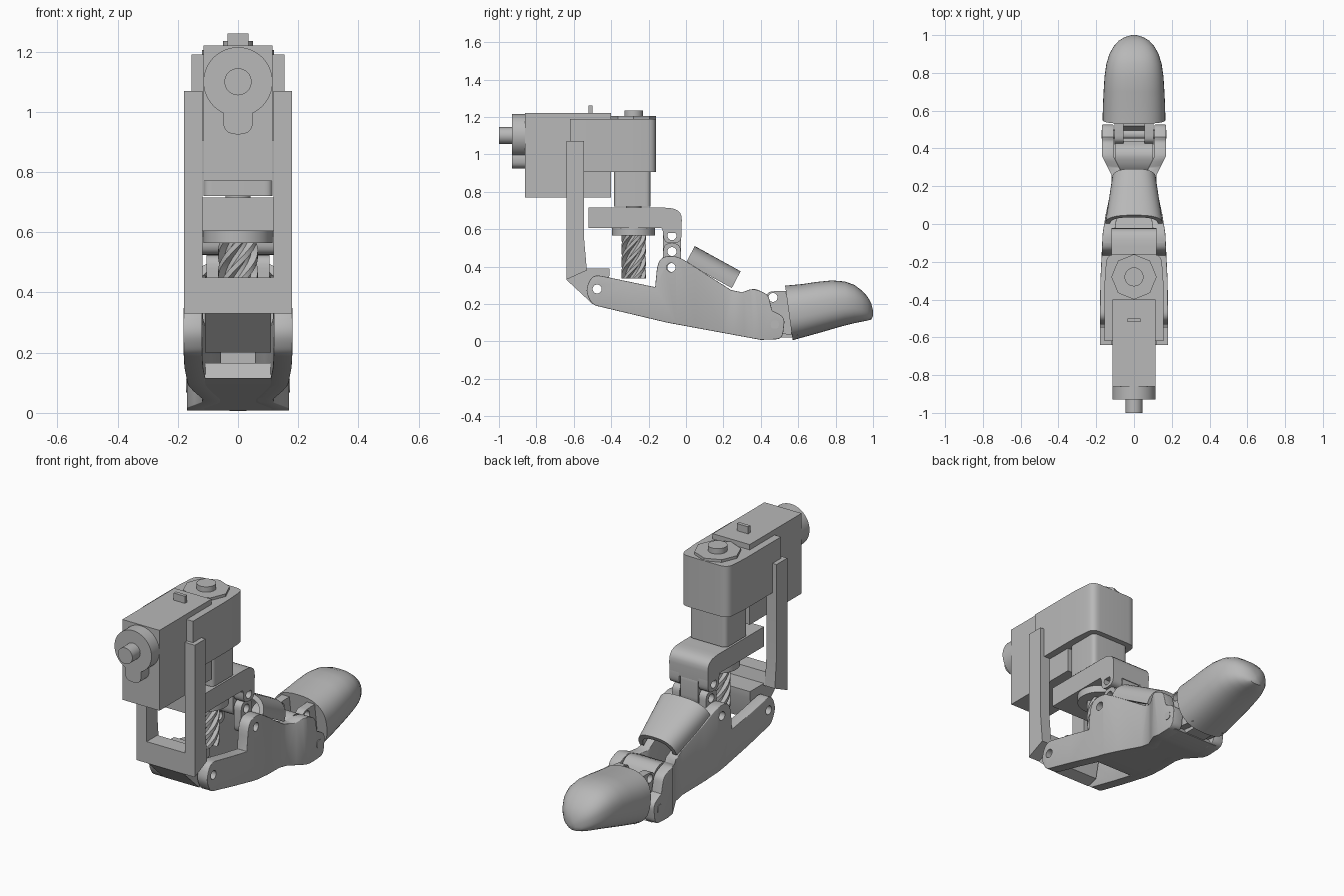
import bpy, bmesh, math
from mathutils import Vector

if "Cube" in bpy.data.objects:
    bpy.data.objects.remove(bpy.data.objects["Cube"])

grey = bpy.data.materials.new("mid grey")
grey.use_nodes = True
COLOUR = (0.48, 0.48, 0.48, 1)
grey.diffuse_color = COLOUR
grey.node_tree.nodes["Principled BSDF"].inputs["Base Color"].default_value = COLOUR
parts = []


def add(name, bm):
    bmesh.ops.recalc_face_normals(bm, faces=bm.faces)
    mesh = bpy.data.meshes.new(name)
    bm.to_mesh(mesh)
    bm.free()
    mesh.materials.append(grey)
    ob = bpy.data.objects.new(name, mesh)
    bpy.context.collection.objects.link(ob)
    parts.append(ob)
    return ob


def rounded(points):
    """Outline from (u, v) or (u, v, radius) corners."""
    out, n = [], len(points)
    for i, p in enumerate(points):
        c = Vector(p[:2])
        if len(p) == 2:
            out.append(c)
            continue
        a, b = (Vector(points[j][:2]) - c for j in (i - 1, (i + 1) % n))
        a, b = (c + d.normalized() * min(p[2], d.length * 0.499) for d in (a, b))
        for k in range(7):
            t = k / 6
            s = 2 * t * (1 - t) * 1.17
            w = (1 - t) ** 2 + t * t + s
            out.append((a * (1 - t) ** 2 + c * s + b * t * t) / w)
    return out


def place(axis, u, v, w):
    return {"x": (w, u, v), "y": (u, w, v), "z": (u, v, w)}[axis]


def loft(rings):
    bm = bmesh.new()
    rows = [[bm.verts.new(p) for p in ring] for ring in rings]
    n = len(rows[0])
    for a, b in zip(rows, rows[1:]):
        for i in range(n):
            j = (i + 1) % n
            bm.faces.new((a[i], a[j], b[j], b[i]))
    bm.faces.new(rows[0])
    bm.faces.new(rows[-1])
    return bm


def finish(ob, mirror, holes, bevel):
    if bevel:
        m = ob.modifiers.new("bevel", "BEVEL")
        m.width, m.segments, m.limit_method, m.angle_limit = bevel, 3, "ANGLE", 1.0
    cutters = []
    for y, z in holes:
        cut = cylinder("hole_cutter", "x", y, z, 0.024, -0.3, 0.3)
        cut.hide_render = True
        parts.remove(cut)
        m = ob.modifiers.new("hole", "BOOLEAN")
        m.operation, m.object, m.solver = "DIFFERENCE", cut, "EXACT"
        cutters.append(cut)
    if mirror:
        ob.modifiers.new("mirror", "MIRROR")
    if ob.modifiers:
        bpy.context.view_layer.update()
        deps = bpy.context.evaluated_depsgraph_get()
        mesh = bpy.data.meshes.new_from_object(ob.evaluated_get(deps))
        ob.modifiers.clear()
        ob.data = mesh
    for cut in cutters:
        bpy.data.objects.remove(cut)
    return ob


def prism(name, axis, points, lo, hi, mirror=False, holes=(), bevel=0):
    outline = rounded(points)
    bm = loft([[place(axis, p.x, p.y, w) for p in outline] for w in (lo, hi)])
    return finish(add(name, bm), mirror, holes, bevel)


def cylinder(name, axis, u, v, r, lo, hi, n=32):
    ring = [(u + r * math.cos(math.tau * i / n), v + r * math.sin(math.tau * i / n)) for i in range(n)]
    return prism(name, axis, ring, lo, hi)


def box(u0, u1, v0, v1, r=0):
    pts = [(u0, v0), (u1, v0), (u1, v1), (u0, v1)]
    return [p + (r,) for p in pts] if r else pts


# Motor with rear cap, shaft and top tab
prism("motor_body", "x", box(-0.86, -0.40, 0.77, 1.22), -0.115, 0.115)
cylinder("motor_rear_cap", "y", 0, 1.10, 0.115, -0.93, -0.86, 48)
prism("motor_cap_lobe", "y", box(-0.05, 0.05, 0.925, 1.03, 0.05), -0.93, -0.86)
cylinder("motor_rear_shaft", "y", 0, 1.10, 0.045, -1.0, -0.93)
prism("motor_top_tab", "x", box(-0.52, -0.50, 1.21, 1.26), -0.035, 0.035)

# Gear housing and output
prism("gear_housing", "z", [(-0.155, -0.62), (0.155, -0.62), (0.155, -0.30),
      (0.145, -0.16, 0.05), (-0.145, -0.16, 0.05), (-0.155, -0.30)], 0.905, 1.19)
cylinder("housing_cap", "z", 0, -0.28, 0.12, 1.18, 1.205, 8)
cylinder("housing_shaft", "z", 0, -0.28, 0.05, 1.19, 1.235)
prism("output_block", "z", box(-0.115, 0.115, -0.385, -0.19, 0.03), 0.72, 0.91)
cylinder("output_shaft", "z", 0, -0.28, 0.042, 0.55, 0.74)

# Travelling arm, nut and twisted screw
prism("nut_arm", "x", [(-0.52, 0.605), (-0.13, 0.605), (-0.12, 0.58), (-0.025, 0.58),
      (-0.02, 0.715, 0.10), (-0.52, 0.715)], -0.12, 0.12)
prism("arm_lug", "x", box(-0.122, -0.024, 0.525, 0.64, 0.045), 0.06, 0.12, True, [(-0.075, 0.565)])
cylinder("screw_nut", "z", 0, -0.28, 0.115, 0.565, 0.61, 40)
rings = []
for k in range(25):
    ring = []
    for i in range(36):
        a = math.tau * i / 36 + 3.6 * k / 24
        r = 0.066 if i % 6 < 3 else 0.046
        ring.append((r * math.cos(a), -0.28 + r * math.sin(a), 0.335 + 0.235 * k / 24))
    rings.append(ring)
add("drive_screw", loft(rings))

# Linkage between arm and finger
prism("centre_link", "x", box(-0.122, -0.028, 0.435, 0.61, 0.046), -0.055, 0.055, False,
      [(-0.075, 0.565), (-0.075, 0.48)])
prism("side_link", "x", box(-0.122, -0.028, 0.35, 0.525, 0.046), 0.06, 0.105, True,
      [(-0.075, 0.48), (-0.075, 0.395)])

# Frame holding the motor
prism("frame_upright", "x", [(-0.64, 0.33), (-0.53, 0.38), (-0.545, 0.55), (-0.545, 1.07),
      (-0.64, 1.07)], 0.118, 0.18, True)
prism("frame_crossbar", "x", [(-0.64, 0.33), (-0.53, 0.38), (-0.545, 0.45), (-0.64, 0.45)], -0.178, 0.178)
prism("frame_foot", "x", [(-0.64, 0.33), (-0.50, 0.20), (-0.44, 0.22), (-0.41, 0.35),
      (-0.41, 0.39), (-0.56, 0.39)], -0.11, 0.11, False, [(-0.475, 0.28)])

# Finger base: side walls pinched at the waist
WIDTHS = [(-0.60, 0.182), (-0.30, 0.178), (-0.05, 0.166), (0.05, 0.15), (0.20, 0.118),
          (0.26, 0.12), (0.31, 0.145), (0.36, 0.17), (0.60, 0.17)]


def half_width(y):
    for (y0, w0), (y1, w1) in zip(WIDTHS, WIDTHS[1:]):
        if y <= y1:
            return w0 + (w1 - w0) * (y - y0) / (y1 - y0)
    return WIDTHS[-1][1]


def pinch(ob, sides, cuts=WIDTHS[1:-1]):
    bm = bmesh.new()
    bm.from_mesh(ob.data)
    for y, _ in cuts:
        bmesh.ops.bisect_plane(bm, geom=bm.verts[:] + bm.edges[:] + bm.faces[:],
                               plane_co=(0, y, 0), plane_no=(0, 1, 0))
    for v in bm.verts:
        w = half_width(v.co.y)
        v.co.x = w - 0.062 * (1 - v.co.x) if sides else v.co.x * (w - 0.03)
    bm.to_mesh(ob.data)
    bm.free()


wall = prism("finger_side_wall", "x", [(-0.50, 0.195, 0.03), (-0.54, 0.27, 0.05), (-0.50, 0.36, 0.05),
             (-0.165, 0.29), (-0.15, 0.45, 0.08), (-0.05, 0.46, 0.05), (0.24, 0.275), (0.30, 0.262),
             (0.36, 0.285, 0.04), (0.44, 0.25, 0.03), (0.46, 0.165), (0.53, 0.13, 0.04),
             (0.515, 0.012, 0.04), (0.40, 0.008), (-0.10, 0.10)], 0, 1)
pinch(wall, True)
finish(wall, True, [(-0.475, 0.28), (-0.08, 0.395)], 0.015)
belly = prism("finger_belly", "x", [(-0.16, 0.115), (-0.10, 0.10), (0.40, 0.008), (0.50, 0.012),
              (0.47, 0.06), (0.20, 0.10), (-0.12, 0.165)], -1, 1)
pinch(belly, False)
prism("knuckle_block", "x", [(0.25, 0.08), (0.44, 0.08), (0.44, 0.22), (0.41, 0.265, 0.03),
      (0.36, 0.285, 0.04), (0.29, 0.255), (0.25, 0.20)], -0.10, 0.10)
prism("knuckle_pin", "x", box(0.453, 0.497, 0.068, 0.112, 0.022), -0.173, 0.173)

# Arched pad on top of the finger base
rings = []
for k in range(9):
    t = k / 8
    ring = []
    for inset in (0, 0.025):
        arc = [math.pi * i / 20 for i in range(21)]
        for a in arc if not inset else reversed(arc):
            c, s = math.cos(a), math.sin(a)
            flat = abs(c) ** 0.75 * math.copysign(1, c)
            lift = s ** 0.8 * (0.102 - inset) if s > 1e-6 else 0
            ring.append(((0.152 - 0.037 * t - inset) * flat,
                         0.245 * t + 0.46 * lift, 0.42 - 0.135 * t + 0.88 * lift))
    rings.append(ring)
add("finger_pad", loft(rings))

# Fingertip with hinge tongues
prism("tip_tongue", "x", [(0.44, 0.05, 0.03), (0.60, 0.03), (0.60, 0.27), (0.50, 0.27, 0.03),
      (0.43, 0.265, 0.04), (0.42, 0.19, 0.03)], 0.055, 0.102, True, [(0.465, 0.235)])
prism("tip_floor", "x", [(0.46, 0.02), (0.60, 0.02), (0.60, 0.16), (0.52, 0.16)], -0.06, 0.06)
TIP = [(0.55, 0.006, 0.298, 0.166), (0.62, 0.02, 0.306, 0.165), (0.70, 0.042, 0.318, 0.161),
       (0.78, 0.065, 0.326, 0.156), (0.85, 0.085, 0.32, 0.146), (0.90, 0.097, 0.302, 0.13),
       (0.94, 0.105, 0.272, 0.108), (0.97, 0.111, 0.24, 0.081), (0.99, 0.117, 0.205, 0.048),
       (1.0, 0.135, 0.165, 0.012)]
rings = []
for k, (y, lo, hi, w) in enumerate(TIP):
    ring = []
    for i in range(40):
        a = math.tau * i / 40
        c, s = (math.copysign(abs(f) ** 0.8, f) for f in (math.cos(a), math.sin(a)))
        ring.append((w * c, y - (0.02 * s if k == 0 else 0), (lo + hi) / 2 + (hi - lo) / 2 * s))
    rings.append(ring)
add("fingertip", loft(rings))

# Smooth the curved surfaces, keep hard edges
bpy.ops.object.select_all(action="DESELECT")
for ob in parts:
    ob.select_set(True)
bpy.context.view_layer.objects.active = parts[0]
bpy.ops.object.shade_smooth_by_angle(angle=math.radians(32))
